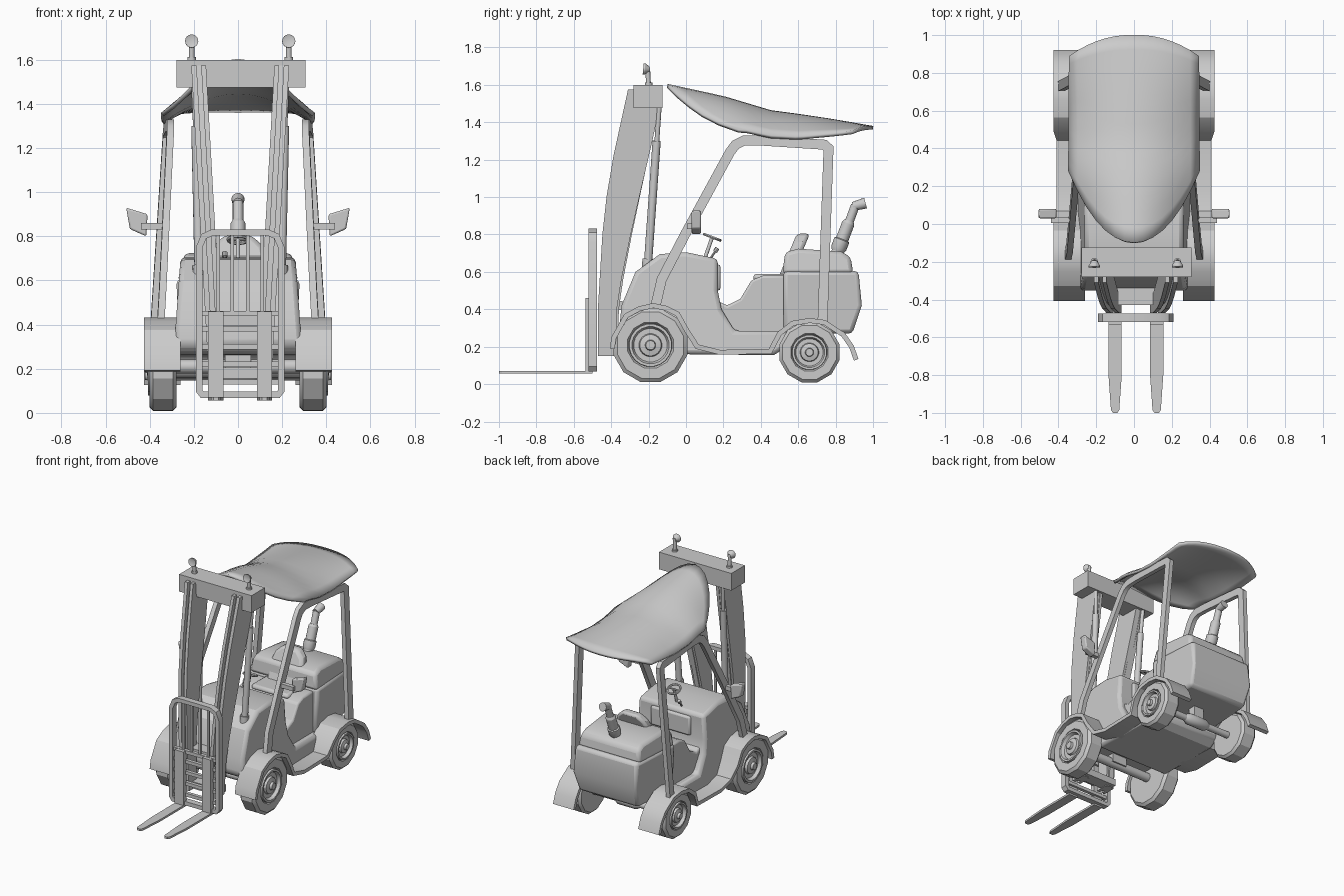
import bpy, bmesh, math
from mathutils import Vector

if "Cube" in bpy.data.objects:
    bpy.data.objects.remove(bpy.data.objects["Cube"])

ORDER = {'x': lambda p, a: (a, p[0], p[1]), 'y': lambda p, a: (p[0], a, p[1]), 'z': lambda p, a: (p[0], p[1], a)}

def make(name, verts, faces, bevel=0, seg=2):
    bm = bmesh.new()
    vs = [bm.verts.new(v) for v in verts]
    for f in faces:
        bm.faces.new([vs[i] for i in f])
    bmesh.ops.remove_doubles(bm, verts=bm.verts, dist=1e-5)
    bmesh.ops.recalc_face_normals(bm, faces=bm.faces)
    me = bpy.data.meshes.new(name)
    bm.to_mesh(me)
    bm.free()
    ob = bpy.data.objects.new(name, me)
    bpy.context.collection.objects.link(ob)
    if bevel:
        m = ob.modifiers.new("bevel", 'BEVEL')
        m.width, m.segments, m.limit_method, m.angle_limit = bevel, seg, 'ANGLE', math.radians(35)
    return ob

def prism(name, prof, a0, a1, axis='x', skew=None, bevel=0, seg=2):
    n = len(prof)
    vs = [Vector(ORDER[axis](p, a)) for a in (a0, a1) for p in prof]
    if skew:
        vs = [skew(v) for v in vs]
    fs = [range(n), range(n, 2 * n)] + [(i, (i + 1) % n, n + (i + 1) % n, n + i) for i in range(n)]
    return make(name, vs, fs, bevel, seg)

def box(name, x0, x1, y0, y1, z0, z1, bevel=0):
    return prism(name, [(x0, y0), (x1, y0), (x1, y1), (x0, y1)], z0, z1, 'z', bevel=bevel)

def ribbon(name, path, t, a0, a1, axis='x', skew=None):
    # flat bar of thickness t following a 2D path, as linked quad segments
    pts = [Vector(p) for p in path]
    L, R = [], []
    for i, p in enumerate(pts):
        d0 = (p - pts[i - 1]).normalized() if i else None
        d1 = (pts[i + 1] - p).normalized() if i < len(pts) - 1 else None
        d = ((d0 or d1) + (d1 or d0)).normalized()
        k = t / 2 / max(.5, d.dot(d1 or d0))
        nrm = Vector((-d.y, d.x)) * k
        L.append(p + nrm)
        R.append(p - nrm)
    vs, fs = [], []
    for l, r in zip(L, R):
        vs += [Vector(ORDER[axis](q, a)) for q, a in ((l, a0), (l, a1), (r, a1), (r, a0))]
    if skew:
        vs = [skew(v) for v in vs]
    for i in range(len(pts) - 1):
        fs += [(4*i + j, 4*i + (j + 1) % 4, 4*i + 4 + (j + 1) % 4, 4*i + 4 + j) for j in range(4)]
    e = 4 * len(pts) - 4
    return make(name, vs, fs + [(0, 1, 2, 3), (e, e + 1, e + 2, e + 3)])

def lathe(name, origin, axis, prof, seg=16):
    # prof: (distance along axis, radius)
    ax = Vector(axis).normalized()
    u = ax.orthogonal().normalized()
    w = ax.cross(u)
    o, n = Vector(origin), len(prof)
    vs = [o + ax * d + (u * math.cos(2*math.pi*k/seg) + w * math.sin(2*math.pi*k/seg)) * r
          for k in range(seg) for d, r in prof]
    fs = [(k*n + i, k*n + i + 1, (k + 1) % seg*n + i + 1, (k + 1) % seg*n + i)
          for k in range(seg) for i in range(n - 1)]
    fs += [[k*n for k in range(seg)], [k*n + n - 1 for k in range(seg)]]
    return make(name, vs, fs)

def rod(name, p0, p1, r, r2=None, seg=14):
    d = Vector(p1) - Vector(p0)
    return lathe(name, p0, d, [(0, r), (d.length, r if r2 is None else r2)], seg)

def lerp(tab, y):
    for (a, p), (b, q) in zip(tab, tab[1:]):
        if y <= b:
            return p + (q - p) * (y - a) / (b - a)
    return tab[-1][1]

# front hood and floor, cut away below the nose
taper = lambda v: Vector((v.x * (1 - .24 * (v.z - .155)), v.y, v.z))
prism("body", [(-.02, .16), (.47, .155), (.54, .2), (.54, .285), (.26, .285), (.19, .4), (.17, .5), (.17, .67),
               (0, .705), (-.14, .695), (-.27, .6), (-.345, .42), (-.355, .31), (-.31, .265), (-.06, .26)],
      -.3, .3, skew=taper, bevel=.022)
box("dashboard", -.16, .16, .14, .185, .5, .64, .015)

# seat
prism("seat_base", [(.16, .27), (.16, .45), (.22, .42), (.29, .455), (.35, .555), (.41, .58), (.54, .58), (.54, .27)],
      -.24, .24, bevel=.012)
box("seat_cushion", -.15, .15, .36, .54, .55, .59, .018)
arch = [(-.12, .56), (.12, .56), (.135, .68), (.11, .76), (.06, .805), (-.06, .805), (-.11, .76), (-.135, .68)]
prism("seat_back", arch, .49, .56, 'y', skew=lambda v: v + Vector((0, .42 * (v.z - .56), 0)), bevel=.02)

# rear engine block and its cover
pinch = lambda v: Vector((v.x * (1 - .3 * max(0, v.y - .55)) * (.9 if v.z < .3 else 1 - .25 * (v.z - .42)), v.y, v.z))
prism("counterweight", [(.52, .27), (.89, .27), (.94, .42), (.922, .605), (.52, .605)], -.295, .295,
      skew=pinch, bevel=.022)
prism("engine_cover", [(.515, .59), (.895, .59), (.88, .68), (.83, .708), (.6, .724), (.53, .705)], -.275, .275,
      skew=lambda v: Vector((v.x * (1 - .25 * max(0, v.y - .55) - .9 * max(0, v.z - .61)), v.y, v.z)), bevel=.022)

# exhaust
rod("exhaust_base", (0, .8, .69), (0, .83, .76), .03)
lathe("exhaust_muffler", (0, .81, .71), (0, .36, .93),
      [(0, .034), (.02, .042), (.065, .042), (.07, .034), (.16, .034), (.175, .025)])
rod("exhaust_pipe", (0, .87, .86), (0, .905, .955), .024)
rod("exhaust_tip", (0, .893, .95), (0, .96, .968), .024, .03)

# fenders, wheels, pillars, mirrors on both sides
fender = [(-.395, .19), (-.385, .25), (-.32, .365), (-.25, .403), (-.175, .42), (-.105, .405), (-.045, .375),
          (.005, .285), (.06, .2), (.18, .17), (.45, .175), (.5, .27), (.57, .325), (.66, .34), (.74, .33),
          (.84, .265), (.885, .2), (.91, .13)]
frame = [(-.165, .41), (-.13, .56), (-.005, .8), (.235, 1.24), (.265, 1.28), (.31, 1.302), (.4, 1.302), (.74, 1.28),
         (.762, 1.26), (.73, .33)]
for s, side in ((-1, "left"), (1, "right")):
    ribbon(side + "_fender", fender, .026, s * .26, s * .426, skew=lambda v: Vector(
        (s * .41 if abs(v.x) > .4 and .03 < v.y < .47 else v.x, v.y, v.z)))
    ribbon(side + "_cab_frame", frame, .053, -.016, .016, skew=lambda v: Vector(
        (v.x + s * (.35 - .066 * (v.z - .42) + .033 * (v.y + .15)), v.y, v.z)))
    for end, y, R in (("front", -.19, .204), ("rear", .66, .166)):
        c = (s * .34, y, R + .004)
        lathe(f"{side}_{end}_tyre", c, (s, 0, 0), [(-.062, .55*R), (-.062, .9*R), (-.045, R), (.045, R),
              (.062, .9*R), (.062, .62*R), (.045, .57*R)], 12)
        lathe(f"{side}_{end}_hub", c, (s, 0, 0), [(.02, .58*R), (.068, .56*R), (.068, .49*R), (.035, .42*R),
              (.035, .32*R), (.06, .28*R), (.066, .14*R), (.082, .12*R), (.082, .04*R)], 20)
    box(side + "_mirror_arm", *sorted((s * .32, s * .44)), .005, .035, .83, .86)
    prism(side + "_mirror", [(s*.41, .9), (s*.507, .93), (s*.49, .833), (s*.415, .8)], .03, .08, 'y', bevel=.008)

# axles
rod("front_axle", (-.3, -.19, .21), (.3, -.19, .21), .032)
box("front_axle_mount", -.06, .06, -.23, -.15, .2, .28)
rod("rear_axle", (-.3, .66, .17), (.3, .66, .17), .024)
lathe("rear_differential", (-.1, .66, .17), (1, 0, 0), [(0, .024), (.03, .04), (.17, .04), (.2, .024)])
box("rear_axle_mount", -.04, .04, .63, .69, .17, .29)

# canopy: dished sheet, pointed at the front, level at the back
ridge = [(-.1, 1.595), (.2, 1.53), (.45, 1.455), (.6, 1.435), (.8, 1.405), (1, 1.37)]
drop = [(-.1, .3), (.1, .23), (.3, .145), (.6, .12), (.8, .07), (1, .01)]
NU, NV, vs = 14, 14, []
for i in range(NU + 1):
    u = 2 * i / NU - 1
    y0, y1 = -.1 + .38 * abs(u) ** 2.1, 1 - .11 * abs(u) ** 2.2
    for j in range(NV + 1):
        y = y0 + (y1 - y0) * j / NV
        vs.append((.342 * u, y, lerp(ridge, y) - lerp(drop, y) * u * u))
n = NV + 1
can = make("canopy", vs, [(i*n + j, i*n + j + 1, i*n + n + j + 1, i*n + n + j) for i in range(NU) for j in range(NV)])
sol = can.modifiers.new("thickness", 'SOLIDIFY')
sol.thickness, sol.offset = .02, 0

# mast: curved twin-plate rails, hydraulic rams, top box, lamps
DX = .01
rail = [(-.47, .15), (-.47, .42), (-.447, .8), (-.425, 1.0), (-.388, 1.22), (-.31, 1.575), (-.15, 1.575), (-.14, 1.49),
        (-.18, 1.3), (-.245, 1.02), (-.295, .8), (-.345, .56), (-.37, .4), (-.375, .15)]
for s, side in ((-1, "left"), (1, "right")):
    lean = lambda v: Vector((DX + s * (v.x + .056 * (v.z - .15)), v.y, v.z))
    prism(side + "_mast_outer_plate", rail, .118, .142, skew=lean)
    prism(side + "_mast_inner_plate", rail, .075, .097, skew=lean)
    prism(side + "_mast_web", [(y * .93 - .015 if i > 5 else y + .03, z) for i, (y, z) in enumerate(rail)],
          .09, .125, skew=lean)
    rod(side + "_ram_sleeve", (DX + s*.185, -.205, .62), (DX + s*.2, -.157, 1.3), .022)
    rod(side + "_ram_rod", (DX + s*.2, -.157, 1.28), (DX + s*.21, -.142, 1.5), .013)
    rod(side + "_ram_foot", (DX + s*.185, -.208, .6), (DX + s*.186, -.203, .67), .03)
    x = DX + s * .22
    rod(side + "_lamp_stem", (x, -.2, 1.59), (x, -.205, 1.69), .013)
    rod(side + "_lamp_foot", (x, -.2, 1.595), (x, -.2, 1.612), .02)
    lathe(side + "_lamp", (x, -.195, 1.682), (0, -1, .1), [(0, .014), (.012, .022), (.025, .03), (.034, .03), (.03, .02)])
box("mast_top_box", -.278, .305, -.28, -.125, 1.475, 1.6)
for z in (.18, .42):
    box("mast_cross_bar", DX - .13, DX + .13, -.43, -.34, z - .025, z + .025)

# fork carriage
loop = [(0, .082), (-.172, .082), (-.186, .1), (-.186, .75), (-.165, .8), (-.125, .818)]
loop += [(-x, z) for x, z in reversed(loop[1:])] + [(0, .082)]
ribbon("carriage_frame", [(x + DX, z) for x, z in loop], .028, -.52, -.475, 'y')
for x in (-.1, -.035, .035, .1):
    box("carriage_bar", DX + x - .008, DX + x + .008, -.505, -.488, .44, .815)
for z in (.14, .22, .3, .38, .45):
    box("carriage_rung", DX - .18, DX + .18, -.51, -.485, z - .012, z + .012)

# forks
for s, side in ((-1, "left"), (1, "right")):
    x = DX + s * .11
    prism(side + "_fork", [(x - .035, -.5), (x + .035, -.5), (x + .035, -.8), (x + .022, -.985), (x + .012, -1),
          (x - .012, -1), (x - .022, -.985), (x - .035, -.8)], .056, .071, 'z')
    box(side + "_fork_upright", x - .035, x + .035, -.536, -.5, .056, .46)

# steering wheel and levers
bpy.ops.mesh.primitive_torus_add(location=(0, .14, .785), rotation=(-.37, 0, 0), major_radius=.045, minor_radius=.008,
                                 major_segments=20, minor_segments=6)
bpy.context.object.name = "steering_wheel"
rod("steering_column", (0, .1, .67), (0, .14, .785), .01)
rod("steering_spoke", (-.045, .14, .785), (.045, .14, .785), .006, seg=6)
rod("control_lever", (-.06, .13, .67), (-.06, .16, .715), .006, seg=8)
rod("lever_knob", (-.06, .155, .708), (-.06, .168, .728), .012, seg=8)

# smooth rounded parts, keep faceted edges
bpy.ops.object.select_all(action='SELECT')
bpy.context.view_layer.objects.active = can
bpy.ops.object.shade_smooth_by_angle(angle=math.radians(28))
